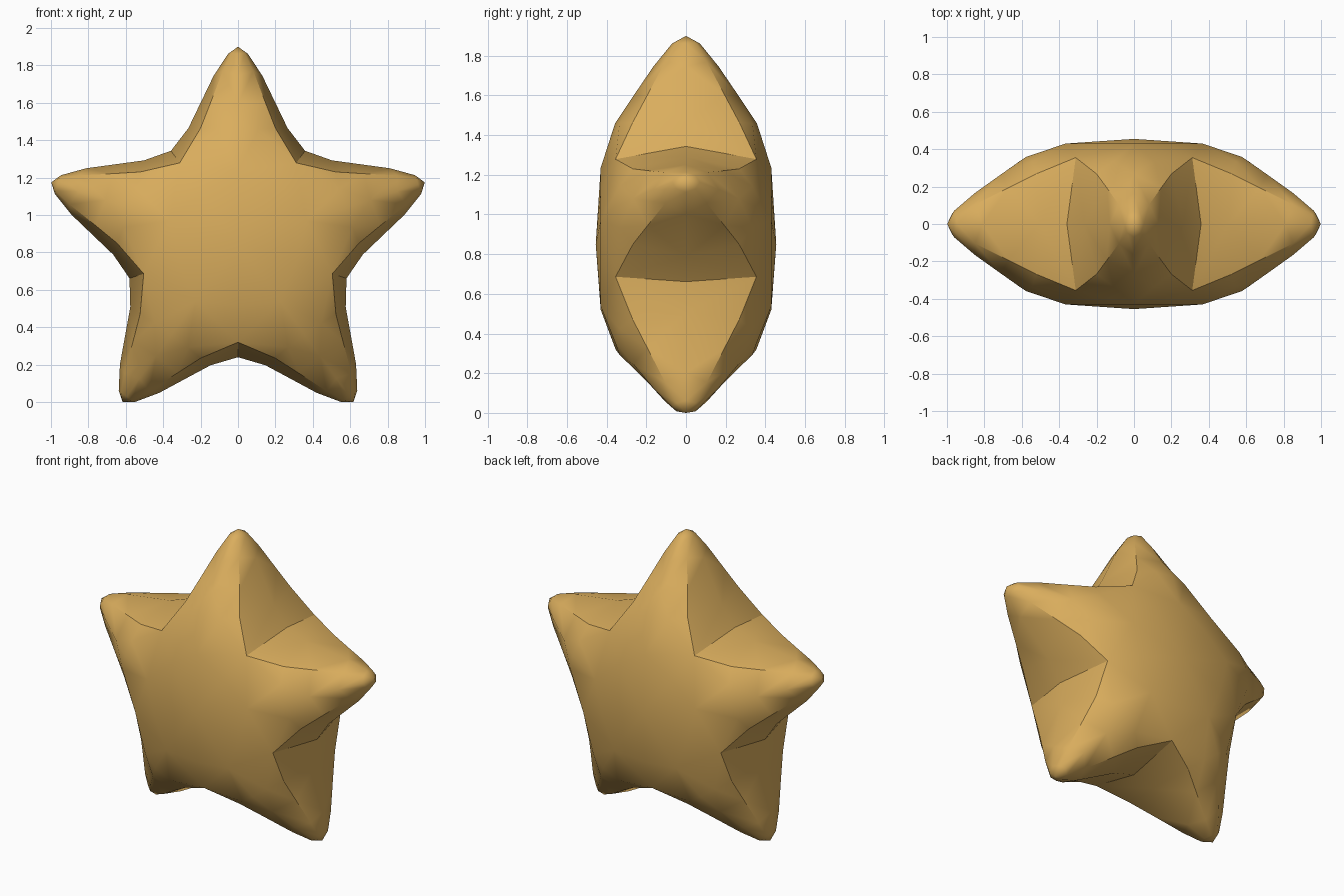
import bpy, bmesh
from math import sin, cos, radians, pi

if "Cube" in bpy.data.objects:
    bpy.data.objects.remove(bpy.data.objects["Cube"])

CZ = 0.855  # height of the star centre
bm = bmesh.new()
cache = {}


def vert(x, y, z):
    key = (round(x, 4) + 0.0, round(y, 4) + 0.0, round(z, 4) + 0.0)
    if key not in cache:
        cache[key] = bm.verts.new(key)
    return cache[key]


# Half of one arm: (distance along arm, sideways, depth)
c36, s36 = cos(pi / 5), sin(pi / 5)
pts = {
    "C": (0, 0, 0.455),
    "A0": (0.385, 0, 0.43), "AN": (0.33 * c36, 0.33 * s36, 0.43),
    "N": (0.53 * c36, 0.53 * s36, 0.355), "N0": (0.61 * c36, 0.61 * s36, 0),
    "B0": (0.608, 0, 0.358), "B1": (0.608, 0.11, 0.335),
    "B2": (0.615, 0.2, 0.268), "BS": (0.615, 0.265, 0),
    "M0": (0.745, 0, 0.267), "M2": (0.755, 0.145, 0.193),
    "D0": (0.895, 0, 0.165), "D2": (0.92, 0.082, 0.105), "DS": (0.895, 0.13, 0),
    "E0": (1.012, 0, 0.07), "E1": (1.015, 0.036, 0.048), "ES": (1.012, 0.053, 0),
    "T": (1.05, 0, 0),
}
faces = ["C A0 AN", "A0 B0 B1", "A0 B1 N", "A0 N AN", "N B1 B2",
         "B0 M0 B1", "B1 M0 M2", "B1 M2 B2", "M0 D0 D2 M2",
         "D0 E0 E1 D2", "E0 T E1",
         "N B2 BS N0", "B2 M2 BS", "M2 D2 DS BS", "D2 E1 ES DS", "E1 T ES"]
creases = ["N B2", "B2 M2", "M2 D2", "N N0", "M0 D0"]

# Repeat the half arm around five arms, mirrored sideways and front to back
for arm in range(5):
    a = radians(90 + 72 * arm)
    for side in (1, -1):
        for depth in (1, -1):
            v = {}
            for name, (s, w, d) in pts.items():
                w *= side
                v[name] = vert(s * cos(a) - w * sin(a), d * depth,
                               CZ + s * sin(a) + w * cos(a))
            for f in faces:
                bm.faces.new([v[n] for n in f.split()]).smooth = True
            for c in creases:
                p, q = c.split()
                bm.edges.get((v[p], v[q])).smooth = False

bmesh.ops.recalc_face_normals(bm, faces=bm.faces)
low = min(p.co.z for p in bm.verts)
bmesh.ops.translate(bm, verts=bm.verts, vec=(0, 0, -low))

# Puffy star body
mesh = bpy.data.meshes.new("puffy_star")
bm.to_mesh(mesh)
bm.free()
star = bpy.data.objects.new("puffy_star", mesh)
bpy.context.collection.objects.link(star)
gold = bpy.data.materials.new("gold")
gold.diffuse_color = (0.7, 0.42, 0.11, 1)
gold.use_nodes = True
gold.node_tree.nodes["Principled BSDF"].inputs["Base Color"].default_value = gold.diffuse_color
mesh.materials.append(gold)
